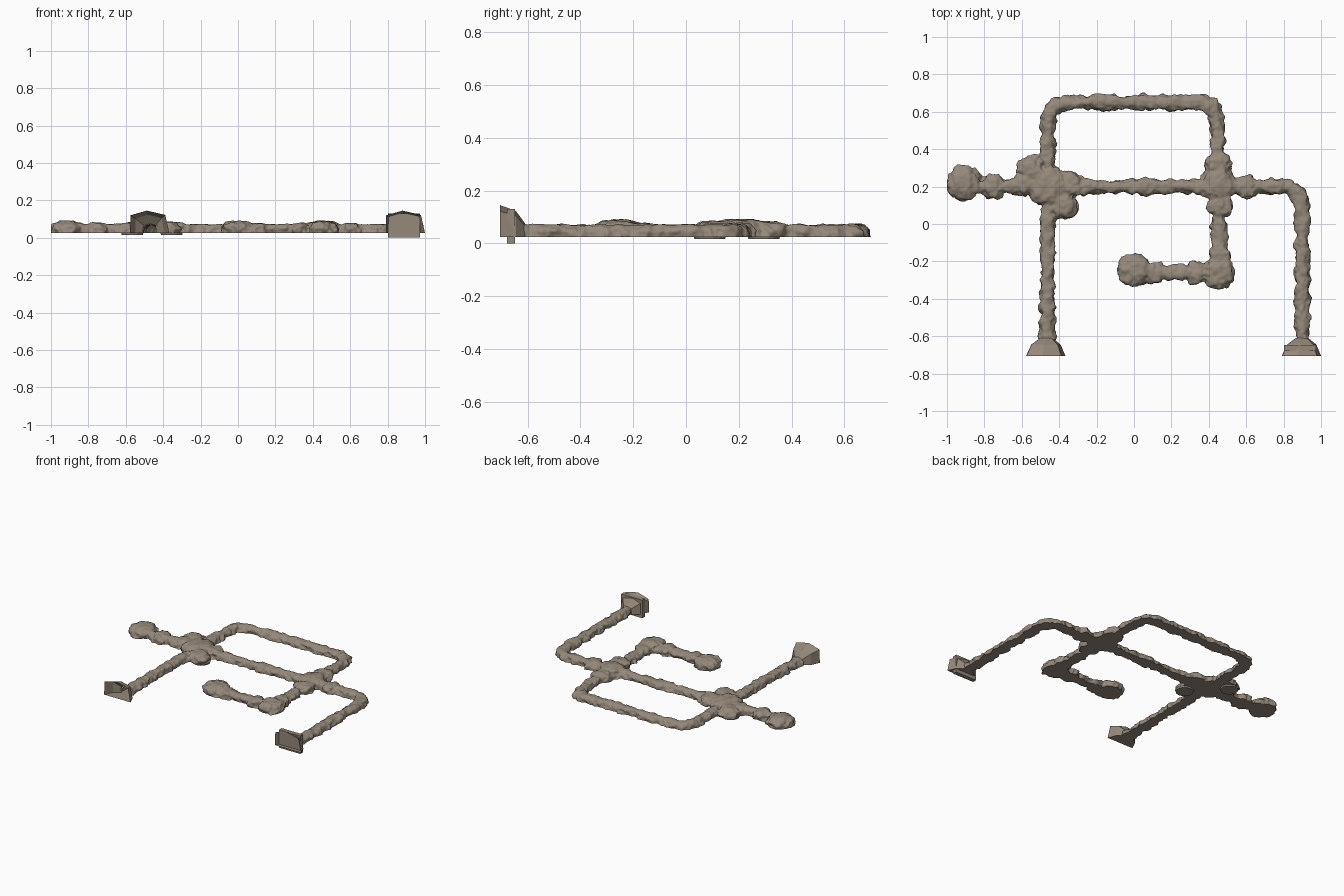
import bpy, bmesh, math
from mathutils import Vector, noise

if "Cube" in bpy.data.objects:
    bpy.data.objects.remove(bpy.data.objects["Cube"])

FLOOR = 0.025
TOP = 0.093

rock = bpy.data.materials.new("brown grey rock")
rock.diffuse_color = (0.30, 0.25, 0.195, 1)
rock.use_nodes = True
rock.node_tree.nodes["Principled BSDF"].inputs["Base Color"].default_value = rock.diffuse_color


def add_object(name, bm):
    me = bpy.data.meshes.new(name)
    bm.to_mesh(me)
    bm.free()
    me.materials.append(rock)
    ob = bpy.data.objects.new(name, me)
    bpy.context.collection.objects.link(ob)
    return ob


def lumps(q):
    return 0.012 * noise.noise(q * 24) + 0.010 * noise.noise(q * 55)


def rounded(corners, radius=0.12, step=0.01):
    """Even points along a polyline whose inner corners are rounded off."""
    pts = [Vector(c) for c in corners]
    out = [pts[0]]
    for a, b, c in zip(pts, pts[1:], pts[2:]):
        p, q = b + (a - b).normalized() * radius, b + (c - b).normalized() * radius
        out += [p.lerp(b, t / 8).lerp(b.lerp(q, t / 8), t / 8) for t in range(9)]
    out.append(pts[-1])
    even = []
    for a, b in zip(out, out[1:]):
        n = max(1, round((b - a).length / step))
        even += [a.lerp(b, i / n) for i in range(n)]
    return even + [out[-1]]


def add_corridor(bm, corners, half=0.038, height=0.046, sides=28):
    """Sweep a lumpy arch along the rounded path."""
    pts = rounded(corners)
    rings = []
    for i, p in enumerate(pts):
        t = (pts[min(i + 3, len(pts) - 1)] - pts[max(i - 3, 0)]).normalized()
        side = Vector((-t.y, t.x))
        swell = half + 0.012 * noise.noise(Vector((p.x, p.y, 3)) * 9)
        ring = []
        for k in range(sides + 1):
            a = math.pi * k / sides
            c, s = math.cos(a), max(0, math.sin(a))
            u = swell * math.copysign(abs(c) ** 0.8, c)
            z = FLOOR + height * s ** 0.75
            g = lumps(Vector((p.x + side.x * u, p.y + side.y * u, z)))
            u += g * c * 1.4
            z = FLOOR - 0.015 if k in (0, sides) else min(z + g * s * 0.5, TOP)
            ring.append(bm.verts.new((p.x + side.x * u, p.y + side.y * u, z)))
        rings.append(ring)
    m = sides + 1
    for r, q in zip(rings, rings[1:]):
        for k in range(m):
            bm.faces.new((r[k], r[(k + 1) % m], q[(k + 1) % m], q[k]))
    bm.faces.new(rings[0][::-1])
    bm.faces.new(rings[-1])


def add_chamber(bm, x, y, r):
    """Lumpy low dome; wider chambers are taller."""
    height = min(0.066, 0.03 + 0.4 * r)
    new = bmesh.ops.create_icosphere(bm, subdivisions=5, radius=1)["verts"]
    for v in new:
        d = v.co.copy()
        flat = d.xy.length
        spread = flat ** 0.75 * r
        way = d.xy.normalized() if flat > 1e-5 else d.xy
        q = Vector((x + way.x * spread, y + way.y * spread, FLOOR + height * max(d.z, 0) ** 0.6))
        g = lumps(q)
        z = min(q.z + g * 0.5 * d.z, TOP) if d.z > 0 else FLOOR - 0.015 * min(1, -d.z * 9)
        v.co = (q.x + way.x * g * 1.4 * flat, q.y + way.y * g * 1.4 * flat, z)


corridors = [
    [(-.92, .2), (.9, .2), (.9, -.64)],                                # main passage
    [(-.46, .2), (-.46, .65), (.445, .65), (.45, .2)],                 # north loop
    [(-.46, .2), (-.465, -.64)],                                       # south-west passage
    [(.45, .2), (.46, -.26), (0, -.26)],                               # south branch
]
chambers = [
    (-.91, .22, .092), (-.75, .2, .065), (-.58, .22, .065),            # west room
    (-.46, .2, .11), (-.55, .29, .072), (-.38, .1, .075), (-.34, .21, .07),
    (.45, .21, .095), (.45, .32, .07), (.46, .1, .07), (.6, .2, .062),  # east crossing
    (.46, -.17, .06), (.45, -.26, .085), (.33, -.26, .06),             # south bend
    (.11, -.265, .058), (0, -.245, .088),                              # south room
]

# cave tunnels: fuse the sweeps and domes, flatten the floor, open the two mouths
bm = bmesh.new()
for path in corridors:
    add_corridor(bm, path)
for spot in chambers:
    add_chamber(bm, *spot)
bmesh.ops.recalc_face_normals(bm, faces=bm.faces)
raw = add_object("tunnel_sweeps", bm)
mod = raw.modifiers.new("fuse", 'REMESH')
mod.mode = 'VOXEL'
mod.voxel_size = 0.0065
dg = bpy.context.evaluated_depsgraph_get()
fused = bpy.data.meshes.new_from_object(raw.evaluated_get(dg))
bm = bmesh.new()
bm.from_mesh(fused)
bpy.data.objects.remove(raw)
bpy.data.meshes.remove(fused)
for v in bm.verts:
    v.co.z = max(v.co.z, FLOOR)
    v.co.x = max(v.co.x, -1.0)
    v.co.y = min(v.co.y, 0.705)
mouth = [f for f in bm.faces if f.calc_center_median().y < -0.622]
bmesh.ops.delete(bm, geom=mouth, context='FACES')
cave = add_object("cave_tunnels", bm)
cave.data.materials.clear()
cave.data.materials.append(rock)
bpy.context.view_layer.objects.active = cave
cave.select_set(True)
bpy.ops.object.shade_smooth_by_angle(angle=math.radians(50))

# flared entrances: open five-sided hoods narrowing to the tunnel mouth
hood = [(-.11, FLOOR), (-.108, .12), (-.02, .145), (.078, .122), (.1, FLOOR)]
for name, cx in (("west_entrance", -.467), ("east_entrance", .9)):
    bm = bmesh.new()
    rings = []
    for y, sx, sz in ((-.705, 1, 1), (-.645, .75, .82), (-.61, .32, .42)):
        rings.append([bm.verts.new((cx + x * sx, y, FLOOR + (z - FLOOR) * sz)) for x, z in hood])
    for r, q in zip(rings, rings[1:]):
        for k in range(5):
            j = (k + 1) % 5
            f = bm.faces.new((r[k], q[k], q[j], r[j]))
            f.normal_update()
            c = f.calc_center_median()
            if f.normal.dot(c - Vector((cx, c.y, .045))) < 0:
                f.normal_flip()
    add_object(name, bm)

# slab closing the east entrance
bm = bmesh.new()
bmesh.ops.create_cube(bm, size=1)
bmesh.ops.scale(bm, verts=bm.verts, vec=(.17, .03, .13))
bmesh.ops.translate(bm, verts=bm.verts, vec=(.888, -.663, .065))
add_object("entrance_slab", bm)

# shallow pits under the west crossing
for i, (x, y) in enumerate(((-.565, .295), (-.355, .09))):
    bm = bmesh.new()
    bmesh.ops.create_cone(bm, cap_ends=True, segments=14, radius1=.058, radius2=.062, depth=.012)
    bmesh.ops.translate(bm, verts=bm.verts, vec=(x, y, .022))
    add_object(f"floor_pit_{i + 1}", bm)
